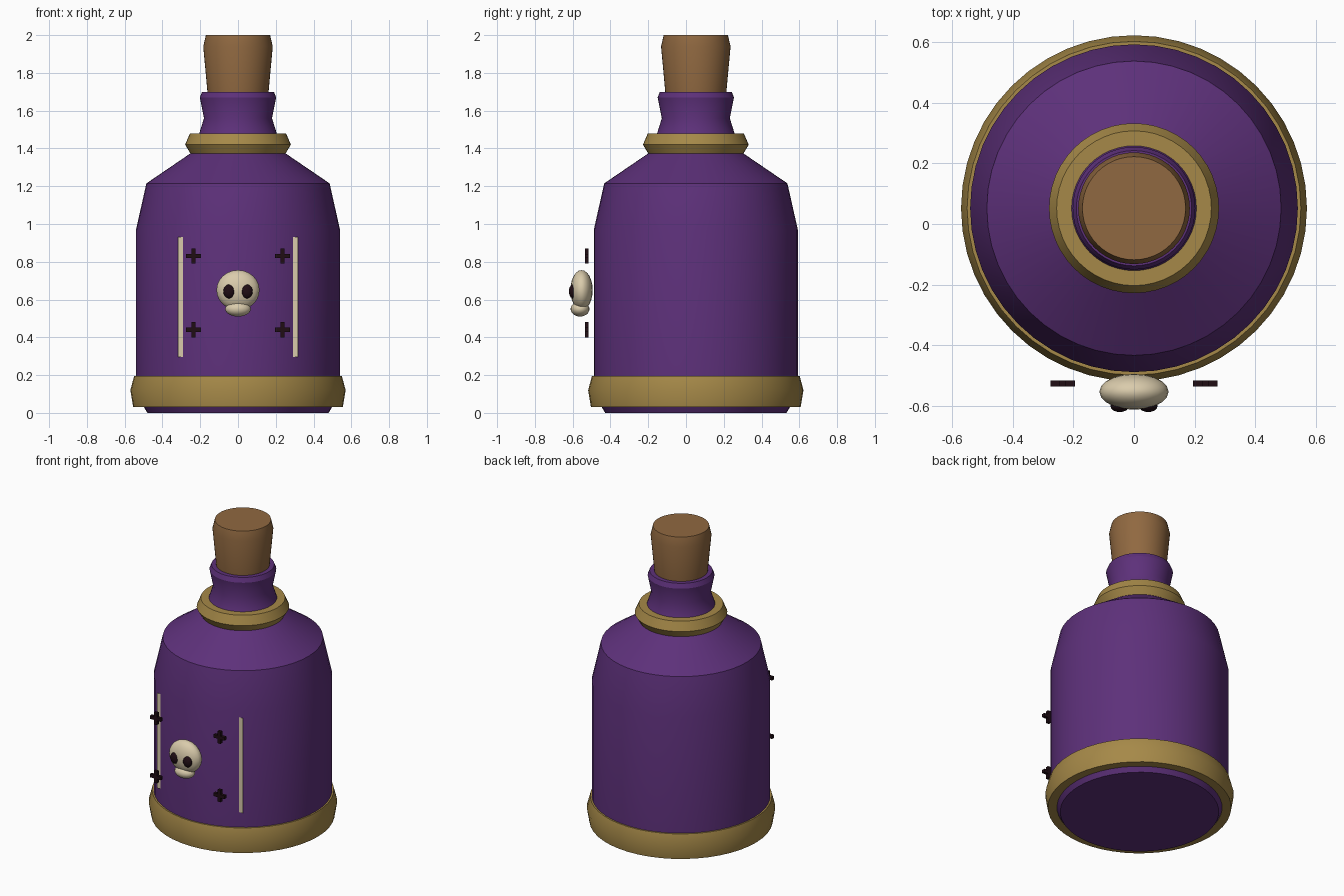
import bpy, bmesh, math
from mathutils import Matrix, Vector

cube = bpy.data.objects.get("Cube")
if cube:
    bpy.data.objects.remove(cube, do_unlink=True)

AXIS_Y = 0.052   # bottle axis
SIDES = 48


def material(name, rgb):
    m = bpy.data.materials.new(name)
    m.use_nodes = True
    m.diffuse_color = (*rgb, 1)
    bsdf = next(n for n in m.node_tree.nodes if n.type == 'BSDF_PRINCIPLED')
    bsdf.inputs["Base Color"].default_value = (*rgb, 1)
    return m


purple = material("purple glass", (0.11, 0.03, 0.195))
gold = material("dull gold", (0.38, 0.25, 0.065))
cork_brown = material("cork brown", (0.28, 0.14, 0.052))
bone = material("bone", (0.70, 0.60, 0.41))
black = material("near black", (0.014, 0.004, 0.007))


def finish(name, bm, mat, smooth=True, angle=30):
    bmesh.ops.recalc_face_normals(bm, faces=bm.faces)
    mesh = bpy.data.meshes.new(name)
    bm.to_mesh(mesh)
    bm.free()
    mesh.materials.append(mat)
    obj = bpy.data.objects.new(name, mesh)
    bpy.context.collection.objects.link(obj)
    if smooth:
        bpy.ops.object.select_all(action='DESELECT')
        obj.select_set(True)
        bpy.context.view_layer.objects.active = obj
        bpy.ops.object.shade_smooth_by_angle(angle=math.radians(angle))
    return obj


def turned(name, profile, mat, closed=False):
    """Revolve (radius, height) points about the bottle axis."""
    bm = bmesh.new()
    rings = []
    for r, z in profile:
        rings.append([bm.verts.new((r * math.cos(a), AXIS_Y + r * math.sin(a), z))
                      for a in (2 * math.pi * i / SIDES for i in range(SIDES))])
    pairs = list(zip(rings, rings[1:]))
    if closed:
        pairs.append((rings[-1], rings[0]))
    else:
        bm.faces.new(rings[0])
        bm.faces.new(rings[-1])
    for low, high in pairs:
        for i in range(SIDES):
            j = (i + 1) % SIDES
            bm.faces.new((low[i], low[j], high[j], high[i]))
    return finish(name, bm, mat)


def ellipsoid(name, centre, radii, mat, segments=20, rings=12):
    bm = bmesh.new()
    place = Matrix.Translation(centre) @ Matrix.Diagonal((*radii, 1))
    bmesh.ops.create_uvsphere(bm, u_segments=segments, v_segments=rings,
                              radius=1, matrix=place)
    return finish(name, bm, mat, angle=60)


def cross(name, x, z):
    bm = bmesh.new()
    for size in ((0.08, 0.02, 0.022), (0.022, 0.02, 0.08)):
        place = Matrix.Translation((x, -0.526, z)) @ Matrix.Diagonal((*size, 1))
        bmesh.ops.create_cube(bm, size=1, matrix=place)
    return finish(name, bm, black, smooth=False)


# Bottle, its metal bands and the stopper
turned("bottle", [(0.48, 0), (0.54, 0.10), (0.54, 0.97), (0.485, 1.215),
                  (0.25, 1.375), (0.205, 1.48), (0.18, 1.56),
                  (0.202, 1.67), (0.19, 1.70)], purple)
turned("base_band", [(0.50, 0.03), (0.555, 0.03), (0.57, 0.12),
                     (0.55, 0.195), (0.52, 0.195)], gold, closed=True)
turned("neck_collar", [(0.20, 1.37), (0.25, 1.37), (0.28, 1.42),
                       (0.255, 1.478), (0.20, 1.478)], gold, closed=True)
turned("cork", [(0.16, 1.68), (0.184, 1.94), (0.17, 2.0)], cork_brown)

# Flat label sheet, sunk in the glass except along its two sides
label = bmesh.new()
corners = ((-0.318, 0.295), (0.318, 0.295), (0.318, 0.93), (-0.318, 0.93))
label.faces.new([label.verts.new((x, -0.402, z)) for x, z in corners])
finish("label", label, bone, smooth=False)

# Skull badge
ellipsoid("skull", (0, -0.553, 0.65), (0.114, 0.059, 0.106), bone)
ellipsoid("jaw", (0, -0.561, 0.55), (0.068, 0.05, 0.04), bone)

# Eye sockets and stitched crosses on both sides
for side, sign in (("left", 1), ("right", -1)):
    ellipsoid("eye_" + side, (sign * 0.047, -0.599, 0.643),
              (0.031, 0.021, 0.037), black, 16, 10)
    for level, z in (("upper", 0.83), ("lower", 0.44)):
        cross(f"cross_{level}_{side}", sign * 0.235, z)
